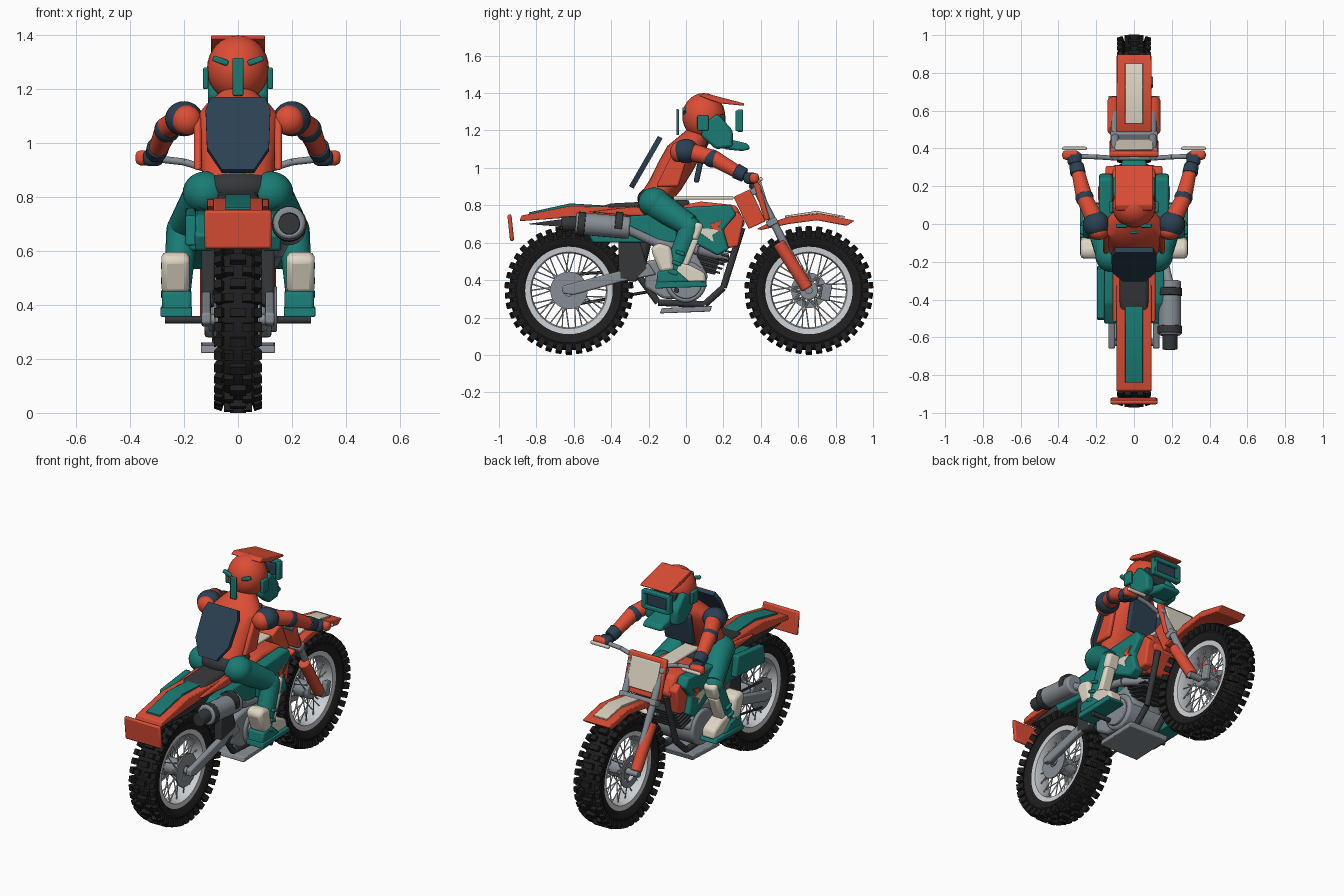
import bpy, bmesh, math
from mathutils import Vector, Matrix

if "Cube" in bpy.data.objects:
    bpy.data.objects.remove(bpy.data.objects["Cube"])

def material(name, c):
    m = bpy.data.materials.new(name)
    m.diffuse_color = (*c, 1)
    m.use_nodes = True
    m.node_tree.nodes["Principled BSDF"].inputs["Base Color"].default_value = m.diffuse_color
    return m
RED = material("red", (0.72, 0.075, 0.035))
TEAL = material("teal", (0.01, 0.2, 0.175))
NAVY = material("navy", (0.025, 0.052, 0.085))
CREAM = material("cream", (0.74, 0.68, 0.56))
BLACK = material("rubber", (0.013, 0.013, 0.014))
DARK = material("dark", (0.035, 0.038, 0.042))
PALE = material("pale_metal", (0.6, 0.63, 0.66))
STEEL = material("steel", (0.24, 0.27, 0.3))

def finish(bm, name, mat, mirror=False, bevel=0):
    bmesh.ops.recalc_face_normals(bm, faces=bm.faces)
    me = bpy.data.meshes.new(name)
    bm.to_mesh(me)
    bm.free()
    for p in me.polygons:
        p.use_smooth = True
    me.set_sharp_from_angle(angle=math.radians(32))
    me.materials.append(mat)
    ob = bpy.data.objects.new(name, me)
    bpy.context.collection.objects.link(ob)
    if mirror:
        ob.modifiers.new("mirror", 'MIRROR').use_mirror_merge = False
    if bevel:
        b = ob.modifiers.new("bevel", 'BEVEL')
        b.width, b.segments, b.limit_method = bevel, 2, 'ANGLE'
    return ob

def add_tube(bm, p0, p1, r0, r1, n):
    a, b = Vector(p0), Vector(p1)
    d = b - a
    m = Matrix.Translation((a + b) / 2) @ d.to_track_quat('Z', 'Y').to_matrix().to_4x4()
    bmesh.ops.create_cone(bm, cap_ends=True, segments=n, radius1=r0, radius2=r1, depth=d.length, matrix=m)

def tube(name, pts, r, mat, mirror=False, n=14, r1=None, bevel=0):
    bm = bmesh.new()
    for a, b in zip(pts, pts[1:]):
        add_tube(bm, a, b, r, r if r1 is None else r1, n)
    return finish(bm, name, mat, mirror, bevel)

def add_box(bm, m, size):
    bmesh.ops.create_cube(bm, size=1, matrix=m @ Matrix.Diagonal((*size, 1)))

def box(name, loc, size, mat, rx=0, mirror=False, bevel=0.006, rz=0, ry=0):
    bm = bmesh.new()
    m = Matrix.Translation(loc)
    for ang, ax in ((rz, 'Z'), (ry, 'Y'), (rx, 'X')):
        m = m @ Matrix.Rotation(math.radians(ang), 4, ax)
    add_box(bm, m, size)
    return finish(bm, name, mat, mirror, bevel)

def ball(name, loc, r, mat, mirror=False):
    bm = bmesh.new()
    m = Matrix.Translation(loc) @ Matrix.Diagonal((*r, 1))
    bmesh.ops.create_uvsphere(bm, u_segments=24, v_segments=14, radius=1, matrix=m)
    return finish(bm, name, mat, mirror)

def plate(name, yz, x0, x1, mat, mirror=False, bevel=0.005):
    """Side profile extruded across x."""
    bm = bmesh.new()
    f = bm.faces.new([bm.verts.new((x0, y, z)) for y, z in yz])
    r = bmesh.ops.extrude_face_region(bm, geom=[f])
    for v in r["geom"]:
        if isinstance(v, bmesh.types.BMVert):
            v.co.x = x1
    return finish(bm, name, mat, mirror, bevel)

def rings(name, loops, mat, closed=False, mirror=False, caps=True):
    bm = bmesh.new()
    vs = [[bm.verts.new(p) for p in l] for l in loops]
    n = len(vs[0])
    for a, b in zip(vs, vs[1:] + (vs[:1] if closed else [])):
        for i in range(n):
            bm.faces.new((a[i], a[(i + 1) % n], b[(i + 1) % n], b[i]))
    if caps and not closed:
        bm.faces.new(vs[0])
        bm.faces.new(vs[-1])
    return finish(bm, name, mat, mirror)

def lathe(name, prof, y, z, mat, n=48):
    """Closed (x, radius) profile turned around the wheel axle."""
    return rings(name, [[(x, y + r * math.cos(t), z + r * math.sin(t)) for x, r in prof]
                 for t in (2 * math.pi * k / n for k in range(n))], mat, closed=True)

# wheels
def wheel(tag, cy, cz=0.345):
    lathe(tag + "_tyre", [(-.045, .222), (-.068, .25), (-.074, .28), (-.062, .307), (-.03, .32),
          (.03, .32), (.062, .307), (.074, .28), (.068, .25), (.045, .222)], cy, cz, BLACK, 56)
    lathe(tag + "_rim", [(-.052, .205), (-.055, .234), (-.035, .23), (.035, .23), (.055, .234), (.052, .205),
          (.025, .198), (-.025, .198)], cy, cz, PALE)
    bm = bmesh.new()
    for k in range(38):
        base = Matrix.Translation((0, cy, cz)) @ Matrix.Rotation(2 * math.pi * k / 38, 4, 'X')
        if k % 2:
            add_box(bm, base @ Matrix.Translation((0, 0, .328)), (.06, .032, .034))
        for s in (-1, 1):
            if k % 2 == 0:
                add_box(bm, base @ Matrix.Translation((s * .034, 0, .326)), (.034, .03, .034))
            side = base @ Matrix.Translation((s * .068, 0, .313)) @ Matrix.Rotation(s * .35, 4, 'Y')
            add_box(bm, side, (.03, .034, .044))
    finish(bm, tag + "_tyre_knobs", BLACK)
    bm = bmesh.new()
    for k in range(36):
        t, s = 2 * math.pi * k / 36, 1 if k % 2 else -1
        u = t + (.5 if k % 4 < 2 else -.5)
        add_tube(bm, (s * .04, cy + .048 * math.cos(u), cz + .048 * math.sin(u)),
                 (s * .012, cy + .205 * math.cos(t), cz + .205 * math.sin(t)), .0035, .0035, 6)
    finish(bm, tag + "_spokes", PALE)
    tube(tag + "_hub", [(-.055, cy, cz), (.055, cy, cz)], .05, STEEL, n=24, bevel=.006)
    tube(tag + "_axle", [(-.135, cy, cz), (.135, cy, cz)], .02, STEEL)
wheel("front", .657)
wheel("rear", -.626)

def ring(name, x, y, z, r_in, r_out, mat):
    return lathe(name, [(x - .004, r_in), (x + .004, r_in), (x + .004, r_out), (x - .004, r_out)], y, z, mat)
ring("front_brake_disc", -.07, .657, .345, .06, .095, STEEL)
ring("rear_brake_disc", .078, -.626, .345, .03, .1, STEEL)
ring("rear_sprocket", -.085, -.626, .345, .04, .1, STEEL)
box("front_caliper", (.085, .75, .335), (.03, .05, .09), STEEL, rx=-10)

# fork, handlebar, front plate
tube("fork_tubes", [(.1, .355, .93), (.1, .58, .49)], .021, STEEL, True)
tube("fork_guards", [(.108, .495, .6), (.108, .65, .355)], .034, RED, True, bevel=.008)
for y, z in ((.46, .71), (.375, .88)):
    box("fork_clamp", (0, y, z), (.25, .06, .035), STEEL, rx=27)
tube("handlebar", [(0, .35, .9), (.12, .35, .905), (.2, .355, .93), (.33, .36, .945)], .013, STEEL, True)
box("grips", (.335, .365, .945), (.09, .05, .055), RED, mirror=True, bevel=.018)
box("levers", (.315, .4, .94), (.13, .018, .02), CREAM, mirror=True)
box("front_plate", (0, .4, .835), (.26, .03, .24), RED, rx=17, bevel=.01)
box("front_plate_face", (0, .42, .845), (.2, .012, .18), CREAM, rx=17)
box("steering_head", (0, .34, .78), (.12, .1, .19), RED, rx=25)

# fenders and tail
plate("front_fender", [(.38, .675), (.42, .695), (.55, .74), (.72, .757), (.9, .718), (.86, .69), (.7, .72), (.55, .7), (.4, .668)],
      -.092, .092, RED)
plate("front_fender_panel", [(.53, .745), (.7, .77), (.85, .742), (.85, .733), (.7, .757), (.53, .735)], -.047, .047, CREAM, bevel=.002)
plate("rear_fender", [(-.89, .715), (-.88, .745), (-.62, .797), (-.3, .79), (-.2, .8), (-.2, .74), (-.45, .745), (-.62, .735)],
      -.092, .092, RED)
plate("rear_fender_stripe", [(-.84, .762), (-.62, .81), (-.42, .798), (-.42, .785), (-.62, .79), (-.84, .745)], -.047, .047, TEAL, bevel=.002)
plate("rear_fender_liner", [(-.85, .7), (-.6, .735), (-.35, .74), (-.35, .69), (-.6, .68)], -.07, .07, DARK)
box("rear_plate", (0, -.937, .68), (.25, .022, .145), RED, rx=6, bevel=.01)
plate("seat", [(-.47, .79), (-.4, .81), (-.1, .825), (.02, .83), (.02, .74), (-.4, .75)], -.078, .078, DARK, bevel=.018)

# body panels
plate("tank", [(-.02, .8), (.08, .82), (.27, .8), (.32, .7), (.2, .58), (-.05, .6)], -.115, .115, RED, bevel=.02)
box("tank_panel", (0, .09, .84), (.1, .33, .018), CREAM)
plate("shrouds", [(-.06, .73), (-.01, .79), (.24, .803), (.27, .75), (.2, .67), (.23, .565), (.17, .53), (.04, .6), (-.05, .6)],
      .115, .185, TEAL, True, .012)
plate("shroud_noses", [(.19, .66), (.27, .77), (.31, .73), (.28, .58), (.22, .57)], .09, .15, RED, True, .01)
plate("shroud_flash", [(.06, .68), (.19, .67), (.14, .64), (.15, .6), (.08, .65)], .183, .189, CREAM, True, .001)
plate("shroud_spark", [(.13, .7), (.2, .72), (.17, .685), (.2, .655), (.14, .675)], .183, .191, RED, True, .001)
plate("side_panels", [(-.5, .6), (-.53, .66), (-.42, .735), (-.2, .75), (-.03, .73), (-.05, .6)], .09, .16, TEAL, True, .01)
plate("left_number_board", [(-.51, .62), (-.5, .73), (-.24, .76), (-.22, .63)], -.195, -.155, TEAL, bevel=.008)
plate("tail_sides", [(-.52, .765), (-.3, .79), (-.1, .8), (-.1, .75), (-.3, .745)], .07, .115, RED, True)

# frame, engine, exhaust
plate("frame_spine", [(-.36, .4), (-.27, .39), (-.2, .46), (-.25, .62), (-.36, .62)], .085, .135, DARK, True, .01)
tube("shock", [(0, -.27, .42), (0, -.2, .7)], .04, DARK)
plate("swingarm", [(-.66, .33), (-.66, .37), (-.6, .385), (-.2, .49), (-.16, .43), (-.35, .39), (-.6, .32)], .1, .135, STEEL, True, .008)
tube("frame_cradle", [(.07, .3, .68), (.07, .2, .36), (.07, .1, .27), (.07, -.15, .28), (.07, -.28, .46)], .018, DARK, True)
tube("crankcase", [(-.125, 0, .39), (.125, 0, .39)], .11, STEEL, n=32, bevel=.012)
tube("clutch_cover", [(.12, 0, .385), (.145, 0, .385)], .085, STEEL, n=32, bevel=.006)
plate("gearbox", [(-.22, .36), (-.22, .5), (.05, .55), (.12, .42), (.05, .3), (-.12, .3)], -.11, .11, STEEL, bevel=.015)
for k in range(6):
    box("cylinder_fin", (0, .1 + k * .012, .46 + k * .022), (.2, .17, .011), DARK, rx=-15, bevel=.002)
box("cylinder", (0, .12, .53), (.14, .12, .18), DARK, rx=-15)
plate("skid_plate", [(-.14, .222), (-.13, .25), (.14, .262), (.13, .232)], -.138, .138, STEEL)
for z in (.4, .285):
    tube("chain_run", [(-.09, -.62, z + (.03 if z > .35 else -.02)), (-.09, -.16, z + .06)], .008, DARK, n=6)
tube("muffler", [(.19, -.59, .705), (.19, -.3, .68)], .06, STEEL, n=24, bevel=.01)
for y in (-.56, -.36):
    tube("muffler_band", [(.19, y - .02, .702), (.19, y + .02, .698)], .065, DARK, n=24, bevel=.003)
tube("exhaust_tip", [(.19, -.665, .7), (.19, -.58, .703)], .04, DARK, n=20, bevel=.005)
tube("exhaust_pipe", [(.185, -.31, .67), (.15, -.16, .6), (.13, .06, .56), (.06, .22, .52), (.02, .15, .5)], .024, STEEL)

# rider torso
rings("torso", [[(w * math.cos(t), y + d * math.sin(t), z + .3 * d * -math.sin(t)) for t in (2 * math.pi * k / 24 for k in range(24))]
      for y, z, w, d in ((-.16, .84, .13, .08), (-.11, .91, .135, .085), (-.06, 1.0, .145, .09), (-.01, 1.09, .16, .09),
                         (.03, 1.14, .12, .075), (.07, 1.19, .06, .06))], RED)
ball("hips", (0, -.16, .835), (.145, .1, .07), DARK)
plate("jersey_sides", [(-.16, .9), (-.06, 1.1), (.02, 1.1), (-.04, .9)], .135, .163, RED, True, .01)
m = Matrix.Translation((0, -.215, 1.03)) @ Matrix.Rotation(math.radians(-30), 4, 'X')
rings("back_protector", [[m @ Vector((x, y, z)) for x, z in ((-.06, -.155), (.06, -.155), (.115, -.06), (.12, .1), (.1, .155), (-.1, .155), (-.12, .1), (-.115, -.06))]
      for y in (-.014, .014)], NAVY)
box("chest_protector", (0, .075, 1.02), (.2, .03, .2), NAVY, rx=-12, bevel=.01)

# arms
ball("shoulder_caps", (.2, 0, 1.09), (.07, .07, .065), NAVY, True)
ball("shoulder_backs", (.19, -.04, 1.085), (.055, .045, .055), RED, True)
tube("upper_arms", [(.2, .01, 1.09), (.265, .14, 1.055)], .05, RED, True, 18, .042)
ball("elbow_pads", (.262, .14, 1.05), (.048, .05, .048), NAVY, True)
tube("forearms", [(.265, .15, 1.05), (.3, .29, .97)], .044, RED, True, 18, .034)
tube("glove_cuffs", [(.296, .265, .985), (.305, .315, .96)], .042, NAVY, True, 18, .038, .005)
box("gloves", (.315, .345, .945), (.075, .075, .06), NAVY, mirror=True, bevel=.02)

# legs and boots
tube("thighs", [(.115, -.18, .82), (.2, .02, .69)], .082, TEAL, True, 20, .06)
ball("thigh_tops", (.12, -.17, .815), (.085, .085, .08), TEAL, True)
ball("knees", (.205, .02, .68), (.06, .06, .06), TEAL, True)
box("knee_guards", (.215, .055, .66), (.09, .05, .1), CREAM, rx=-20, mirror=True, bevel=.018)
tube("shins", [(.208, .02, .67), (.225, -.07, .45)], .058, TEAL, True, 18, .05)
plate("shin_guards", [(.03, .62), (.07, .62), (.01, .47), (-.04, .47)], .19, .26, CREAM, True, .012)
plate("boot_cuffs", [(-.19, .57), (-.15, .6), (-.08, .58), (-.06, .45), (-.14, .44)], .18, .284, CREAM, True, .02)
plate("boot_feet", [(-.14, .385), (-.13, .46), (-.05, .5), (.02, .48), (.1, .44), (.11, .385)], .18, .27, CREAM, True, .015)
plate("boot_ankles", [(-.16, .38), (-.15, .45), (-.06, .46), (.02, .39)], .172, .282, TEAL, True, .012)
plate("boot_soles", [(-.165, .355), (-.16, .39), (.1, .395), (.115, .365)], .17, .287, TEAL, True, .006)
for y, z in ((-.03, .545), (-.05, .49), (-.07, .44)):
    box("boot_buckles", (.275, y, z), (.02, .05, .02), TEAL, rx=-20, mirror=True)
tube("foot_pegs", [(.1, -.05, .345), (.27, -.05, .345)], .014, DARK, True)

# helmet
ball("helmet", (0, .095, 1.275), (.115, .115, .125), RED)
tube("neck", [(0, .05, 1.12), (0, .09, 1.2)], .06, DARK)
plate("helmet_cheeks", [(.08, 1.17), (.1, 1.25), (.17, 1.29), (.25, 1.2), (.25, 1.11), (.16, 1.1)], .055, .112, TEAL, True, .015)
plate("chin_bar", [(.2, 1.1), (.2, 1.16), (.33, 1.13), (.345, 1.1), (.3, 1.09)], -.065, .065, TEAL, bevel=.012)
plate("visor", [(.07, 1.385), (.1, 1.4), (.31, 1.345), (.31, 1.332), (.18, 1.345)], -.1, .1, RED)
box("face_opening", (0, .18, 1.24), (.15, .06, .09), DARK)
box("goggle_lens", (0, .285, 1.25), (.13, .02, .07), NAVY)
for z in (1.205, 1.3):
    box("goggle_frame", (0, .29, z), (.18, .03, .025), TEAL)
box("goggle_sides", (.085, .285, 1.252), (.025, .04, .11), TEAL, mirror=True)
box("helmet_strap", (0, -.045, 1.245), (.042, .014, .14), TEAL)
box("helmet_vents", (.065, -.01, 1.305), (.06, .02, .022), TEAL, mirror=True, ry=-20)
box("helmet_side_pods", (.12, .09, 1.24), (.02, .06, .08), TEAL, mirror=True)
